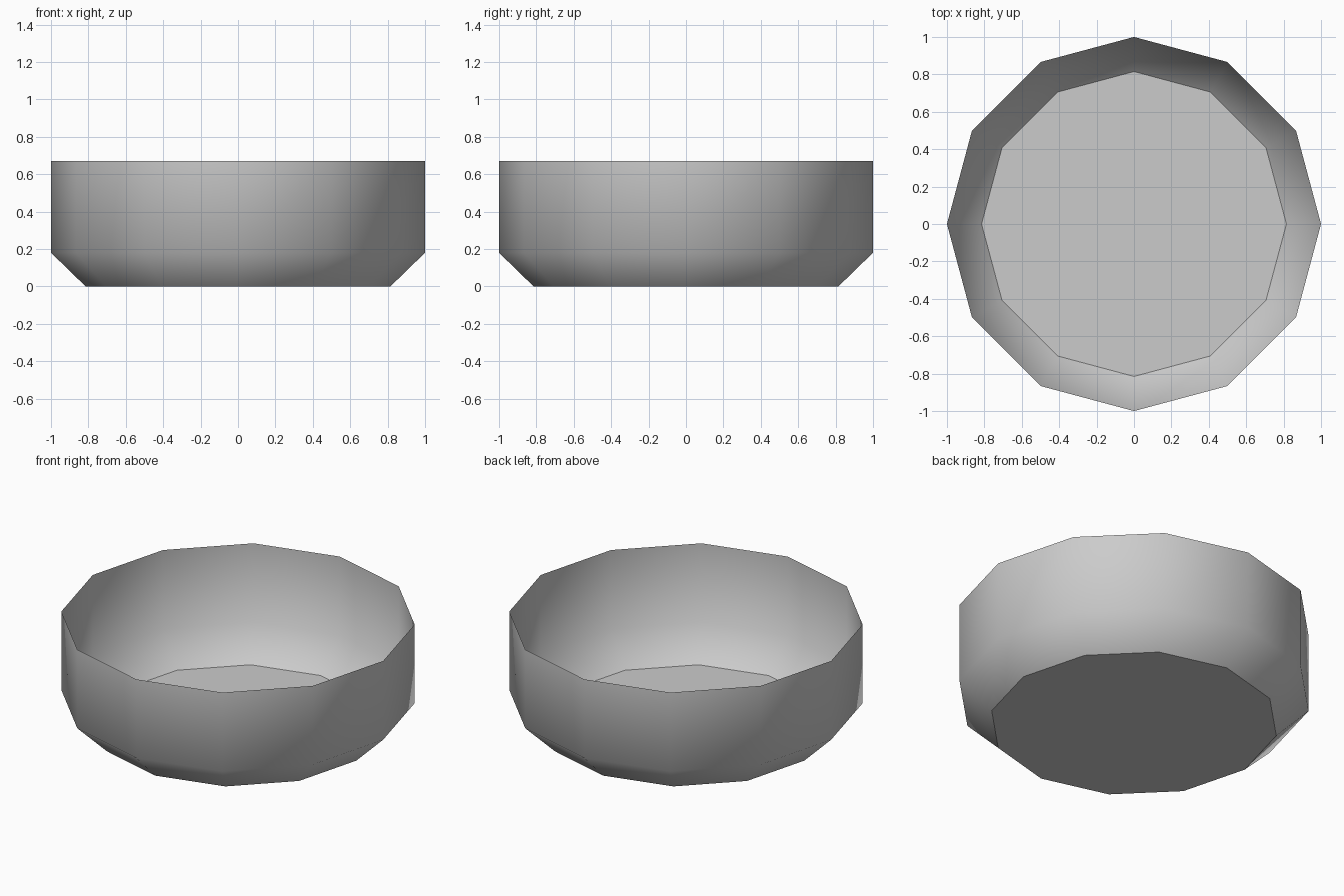
import bpy, bmesh
from math import cos, sin, tau

cube = bpy.data.objects.get("Cube")
if cube:
    bpy.data.objects.remove(cube)

SIDES = 12
PROFILE = [(0.815, 0.0), (1.0, 0.18), (1.0, 0.67)]  # radius, height

grey = bpy.data.materials.new("light grey")
grey.use_nodes = True
colour = (0.6, 0.6, 0.6, 1)
grey.diffuse_color = colour
grey.node_tree.nodes["Principled BSDF"].inputs["Base Color"].default_value = colour

bm = bmesh.new()
rings = [[bm.verts.new((r * cos(tau * i / SIDES), r * sin(tau * i / SIDES), z))
          for i in range(SIDES)] for r, z in PROFILE]

# Thin open wall with a sloped foot, smooth all round
for low, high in zip(rings, rings[1:]):
    for i in range(SIDES):
        j = (i + 1) % SIDES
        bm.faces.new((low[i], low[j], high[j], high[i])).smooth = True

# Flat floor, with a crisp edge where it meets the wall
floor = bm.faces.new(rings[0][::-1])
for edge in floor.edges:
    edge.smooth = False

mesh = bpy.data.meshes.new("bowl")
bm.to_mesh(mesh)
bm.free()
mesh.materials.append(grey)
bpy.context.collection.objects.link(bpy.data.objects.new("bowl", mesh))
